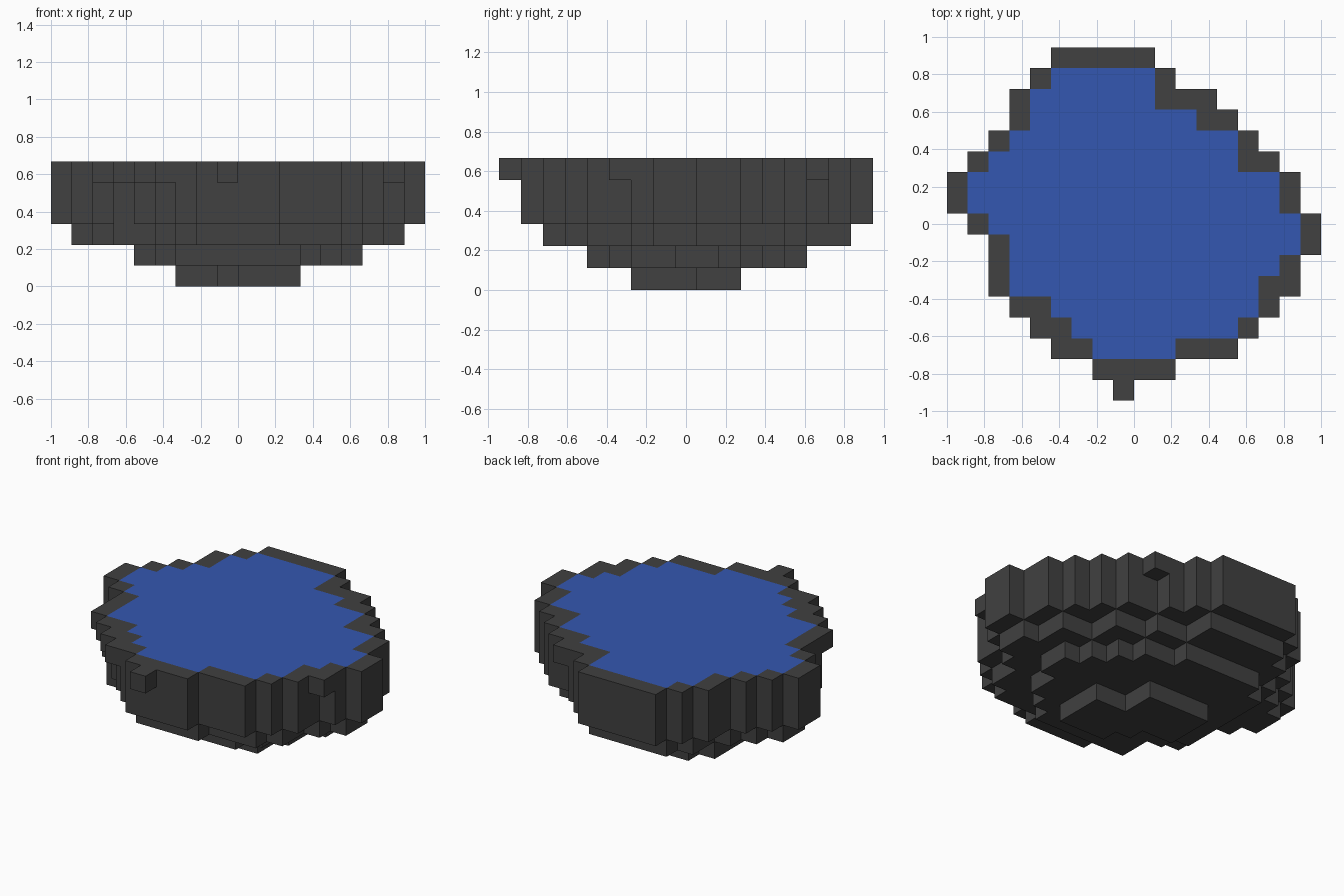
import bpy
import bmesh

cube = bpy.data.objects.get("Cube")
if cube:
    bpy.data.objects.remove(cube, do_unlink=True)

CELL = 1 / 9          # edge of one block
HALF_ROWS = 8.5       # rows are counted from the front


def make_material(name, color):
    mat = bpy.data.materials.new(name)
    mat.use_nodes = True
    mat.diffuse_color = color
    mat.node_tree.nodes["Principled BSDF"].inputs["Base Color"].default_value = color
    return mat


def cells_from(spans, first_row):
    """Turn (left, right) spans, one per row, into a set of grid cells."""
    return {(col, row)
            for row, (left, right) in enumerate(spans, first_row)
            for col in range(left, right)}


def make_layer(name, cells, bottom, top, mat):
    """Extrude a flat patch of grid cells between two block levels."""
    bm = bmesh.new()
    verts = {}

    def corner(col, row):
        if (col, row) not in verts:
            verts[col, row] = bm.verts.new(
                (col * CELL, (row - HALF_ROWS) * CELL, bottom * CELL))
        return verts[col, row]

    for c, r in sorted(cells):
        bm.faces.new([corner(c, r), corner(c + 1, r),
                      corner(c + 1, r + 1), corner(c, r + 1)])
    # Keep the lower patch as the underside and raise a copy as the top
    result = bmesh.ops.extrude_face_region(bm, geom=bm.faces[:], use_keep_orig=True)
    raised = [g for g in result["geom"] if isinstance(g, bmesh.types.BMVert)]
    bmesh.ops.translate(bm, verts=raised, vec=(0, 0, (top - bottom) * CELL))
    bmesh.ops.recalc_face_normals(bm, faces=bm.faces[:])
    # Merge coplanar block faces into large flat faces
    bmesh.ops.dissolve_limit(bm, angle_limit=0.01, verts=bm.verts[:], edges=bm.edges[:])
    mesh = bpy.data.meshes.new(name)
    bm.to_mesh(mesh)
    bm.free()
    mesh.materials.append(mat)
    obj = bpy.data.objects.new(name, mesh)
    bpy.context.collection.objects.link(obj)
    return obj


stone = make_material("dark_stone", (0.052, 0.052, 0.052, 1))
water = make_material("blue_water", (0.034, 0.095, 0.44, 1))

# Outline of the whole basin, front row to back row
basin = cells_from([
    (-1, 0), (-2, 2), (-4, 5), (-5, 6), (-6, 7), (-7, 8), (-7, 8), (-7, 9), (-8, 9),
    (-9, 8), (-9, 8), (-8, 7), (-7, 6), (-6, 5), (-6, 4), (-5, 2), (-4, 1)], 0)

# Water surface inside the rim
pond = cells_from([
    (-2, 2), (-3, 5), (-4, 6), (-6, 6), (-6, 7), (-6, 8), (-7, 8),
    (-8, 7), (-8, 7), (-7, 5), (-6, 5), (-5, 3), (-5, 1), (-4, 1)], 2)

# Rim blocks that overhang the wall below
overhang = {(-1, 0), (-4, 2), (-5, 3), (-6, 4), (-7, 5), (7, 5), (3, 14)}

# Stepped underside
lower_step = cells_from([
    (-3, 3), (-3, 4), (-4, 5), (-5, 5), (-5, 6),
    (-5, 6), (-5, 5), (-5, 4), (-5, 3), (-4, 1)], 4)
foot = cells_from([(0, 3), (-1, 3), (-3, 3), (-3, 1), (-3, 1)], 6)

make_layer("foot", foot, 0, 1, stone)
make_layer("lower_step", lower_step, 1, 2, stone)
make_layer("upper_step", pond, 2, 3, stone)
make_layer("basin_wall", basin - overhang, 3, 5, stone)
make_layer("rim", basin - pond, 5, 6, stone)
make_layer("water_surface", pond, 5, 6, water)
